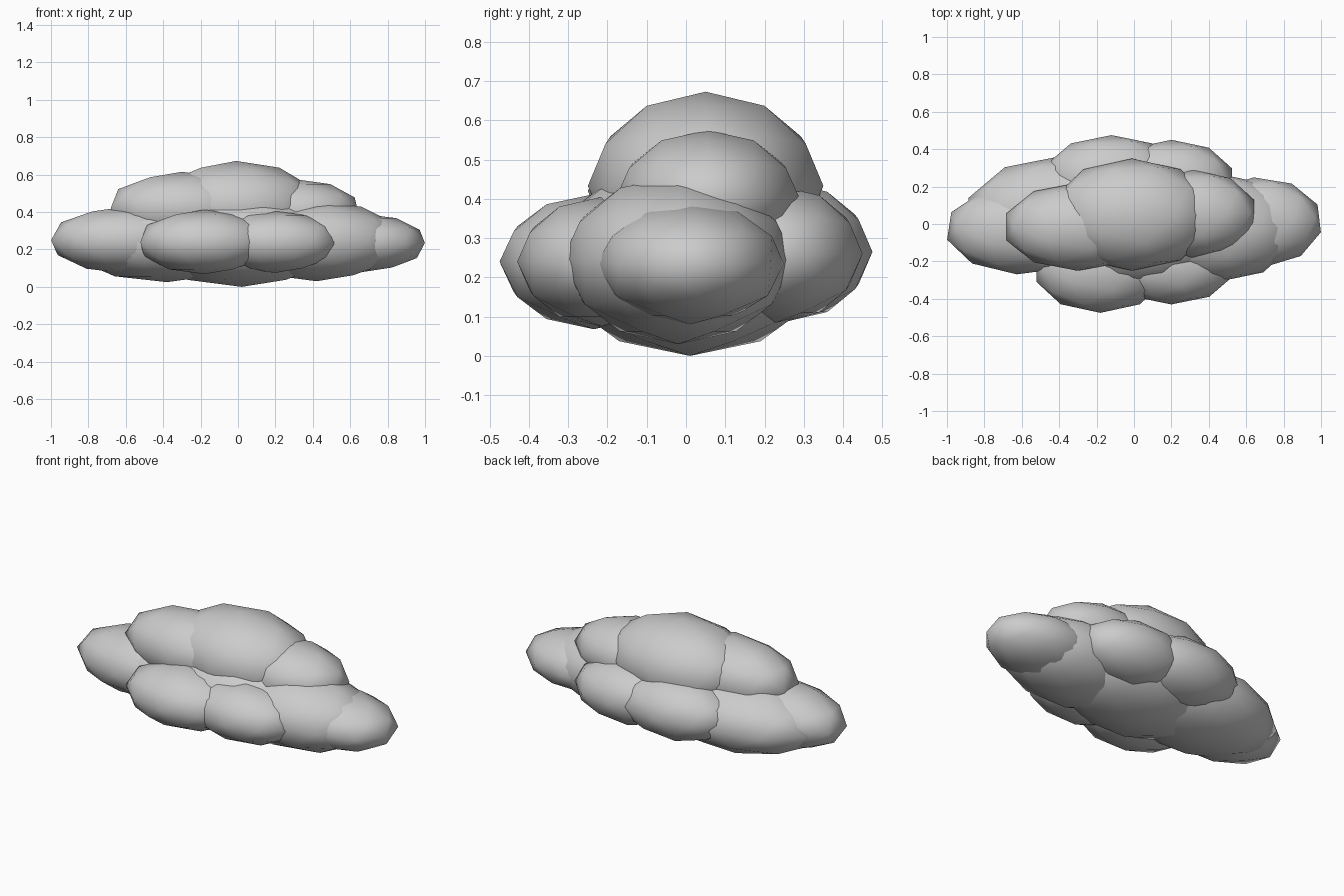
import bpy, bmesh
from math import radians
from mathutils import Matrix

if "Cube" in bpy.data.objects:
    bpy.data.objects.remove(bpy.data.objects["Cube"])

# Cloud made of overlapping squashed low-poly balls
# name: centre, radii, turn of the ball's facets (degrees, before squashing)
PUFFS = {
    # main body
    "body_middle":      ((0.02, 0.01, 0.25), (0.55, 0.36, 0.25), 0),
    "body_left":        ((-0.38, 0.04, 0.235), (0.53, 0.325, 0.21), 0),
    "body_right":       ((0.42, -0.02, 0.245), (0.46, 0.295, 0.215), 0),
    # end puffs
    "end_left":         ((-0.59, -0.03, 0.25), (0.42, 0.24, 0.18), -5),
    "end_right":        ((0.67, 0.01, 0.235), (0.338, 0.24, 0.155), 5),
    # front puffs
    "front_left_puff":  ((-0.18, -0.235, 0.24), (0.36, 0.24, 0.172), 0),
    "front_right_puff": ((0.20, -0.215, 0.24), (0.345, 0.215, 0.165), 0),
    # back puffs
    "back_left_puff":   ((-0.12, 0.245, 0.265), (0.37, 0.23, 0.18), 0),
    "back_right_puff":  ((0.20, 0.23, 0.26), (0.34, 0.22, 0.175), 0),
    # upper puffs
    "top_middle":       ((-0.01, 0.05, 0.433), (0.44, 0.30, 0.24), 0),
    "top_left":         ((-0.30, -0.015, 0.42), (0.40, 0.235, 0.195), 0),
    "top_right":        ((0.31, 0.055, 0.40), (0.35, 0.235, 0.175), 0),
}


def puff(name, centre, radii, turn):
    bm = bmesh.new()
    bmesh.ops.create_icosphere(bm, subdivisions=2, radius=1)
    bm.transform(Matrix.Diagonal((*radii, 1)) @ Matrix.Rotation(radians(turn), 4, "Z"))
    for face in bm.faces:
        face.smooth = True
    mesh = bpy.data.meshes.new(name)
    bm.to_mesh(mesh)
    bm.free()
    obj = bpy.data.objects.new(name, mesh)
    obj.location = centre
    bpy.context.collection.objects.link(obj)


for name, spec in PUFFS.items():
    puff(name, *spec)
